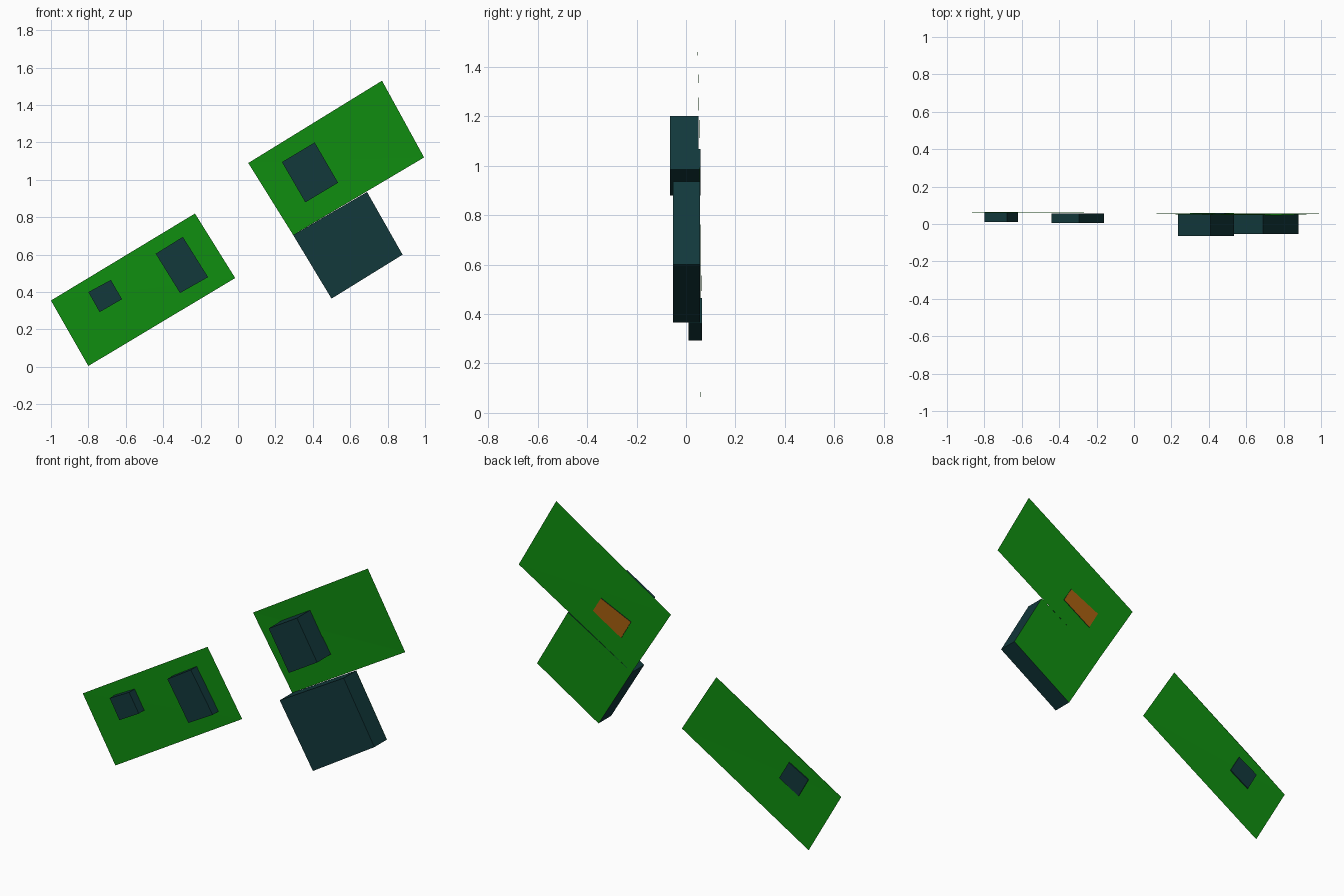
import bpy
import bmesh

cube = bpy.data.objects.get("Cube")
if cube:
    bpy.data.objects.remove(cube, do_unlink=True)


def make_material(name, color):
    mat = bpy.data.materials.new(name)
    mat.use_nodes = True
    rgba = (*color, 1.0)
    mat.diffuse_color = rgba
    mat.node_tree.nodes["Principled BSDF"].inputs["Base Color"].default_value = rgba
    return mat


GREEN = make_material("grass green", (0.005, 0.27, 0.005))
TEAL = make_material("dark teal", (0.006, 0.04, 0.044))
BROWN = make_material("orange brown", (0.39, 0.115, 0.005))


def finish(name, bm, materials):
    mesh = bpy.data.meshes.new(name)
    bm.to_mesh(mesh)
    bm.free()
    for mat in materials:
        mesh.materials.append(mat)
    obj = bpy.data.objects.new(name, mesh)
    bpy.context.collection.objects.link(obj)
    return obj


def sheet(name, points):
    """Thin ground sheet from an outline of x, y, z points."""
    bm = bmesh.new()
    bm.faces.new([bm.verts.new(p) for p in points])
    bmesh.ops.triangulate(bm, faces=bm.faces[:])
    return finish(name, bm, [GREEN])


def block(name, outline, front, back, back_material=None):
    """Upright outline in x, z pushed from front y to back y."""
    bm = bmesh.new()
    face = bm.faces.new([bm.verts.new((x, front, z)) for x, z in outline])
    grown = bmesh.ops.extrude_face_region(bm, geom=[face], use_keep_orig=True)
    verts = [g for g in grown["geom"] if isinstance(g, bmesh.types.BMVert)]
    bmesh.ops.translate(bm, verts=verts, vec=(0, back - front, 0))
    bmesh.ops.recalc_face_normals(bm, faces=bm.faces[:])
    materials = [TEAL]
    if back_material:
        materials.append(back_material)
        for f in bm.faces:
            if f.normal.y > 0.9:
                f.material_index = 1
    return finish(name, bm, materials)


# Ground sheets
sheet("lower_ground", [(-1, 0.058, 0.355), (-0.8, 0.06, 0.005), (-0.015, 0.058, 0.475),
                       (-0.23, 0.06, 0.82), (-0.75, 0.062, 0.505)])
sheet("upper_ground", [(0.055, 0.054, 1.09), (0.295, 0.057, 0.705),
                       (0.995, 0.055, 1.12), (0.77, 0.046, 1.53)])
big_outline = [(0.295, 0.705), (0.5, 0.365), (0.88, 0.6), (0.69, 0.935)]
sheet("large_block_ground", [(x, 0.058, z) for x, z in big_outline])

# Blocks standing out from the sheets
block("large_block", big_outline, -0.053, 0.0565)
block("upper_block", [(0.235, 1.095), (0.36, 0.88), (0.535, 0.985), (0.41, 1.2)],
      -0.065, 0.05)
block("middle_block", [(-0.44, 0.605), (-0.31, 0.395), (-0.16, 0.48), (-0.295, 0.695)],
      0.005, 0.056)
block("small_block", [(-0.8, 0.4), (-0.74, 0.293), (-0.62, 0.362), (-0.68, 0.465)],
      0.01, 0.064)

# Exposed base of the upper block
block("upper_block_base", [(0.3, 0.985), (0.36, 0.88), (0.535, 0.985), (0.485, 1.068)],
      0.05, 0.0585, BROWN)
